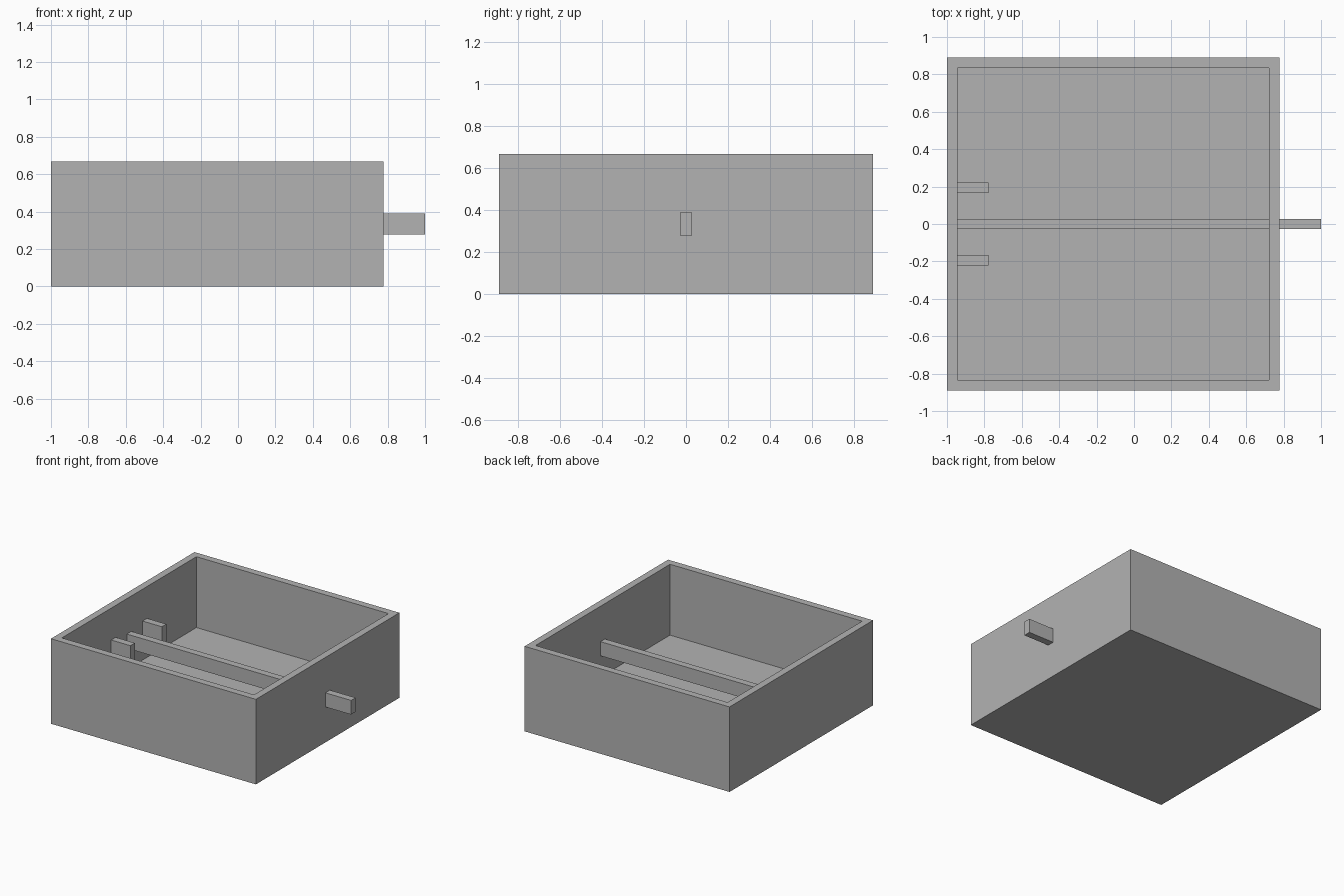
import bpy
import bmesh
from mathutils import Vector

cube = bpy.data.objects.get("Cube")
if cube:
    bpy.data.objects.remove(cube, do_unlink=True)

UNIT = 1 / 90      # the model is 180 units long
WALL = 5
FLOOR = 10

grey = bpy.data.materials.new("plain_grey")
grey.use_nodes = True
colour = (0.45, 0.45, 0.45, 1)
grey.diffuse_color = colour
grey.node_tree.nodes["Principled BSDF"].inputs["Base Color"].default_value = colour


def make_box(name, low, high, edit=None):
    """Box between two corners given in units, with an optional bmesh edit."""
    low, high = Vector(low) * UNIT, Vector(high) * UNIT
    bm = bmesh.new()
    bmesh.ops.create_cube(bm, size=1)
    for v in bm.verts:
        v.co = (low + high) / 2 + v.co * (high - low)
    if edit:
        edit(bm)
    mesh = bpy.data.meshes.new(name)
    bm.to_mesh(mesh)
    bm.free()
    mesh.materials.append(grey)
    obj = bpy.data.objects.new(name, mesh)
    bpy.context.collection.objects.link(obj)
    return obj


def hollow(bm):
    """Inset the top face by the wall thickness and sink it to the floor."""
    bm.faces.ensure_lookup_table()
    top = max(bm.faces, key=lambda f: f.calc_center_median().z)
    bmesh.ops.inset_region(bm, faces=[top], thickness=WALL * UNIT, use_even_offset=True)
    sunk = bmesh.ops.extrude_discrete_faces(bm, faces=[top])["faces"][0]
    for v in sunk.verts:
        v.co.z = FLOOR * UNIT


# Open tray
make_box("tray", (-90, -80, 0), (70, 80, 60), hollow)

# Sliding bar: spans the tray and sticks out through one wall
make_box("bar_inside", (-85, -2.5, 25), (65, 2.5, 35))
make_box("bar_handle", (70, -2.5, 25), (90, 2.5, 35))

# Pair of guide tabs on the inner wall, either side of the bar
for name, y in (("front_tab", -17.5), ("back_tab", 17.5)):
    make_box(name, (-85, y - 2.5, 22.5), (-70, y + 2.5, 37.5))
